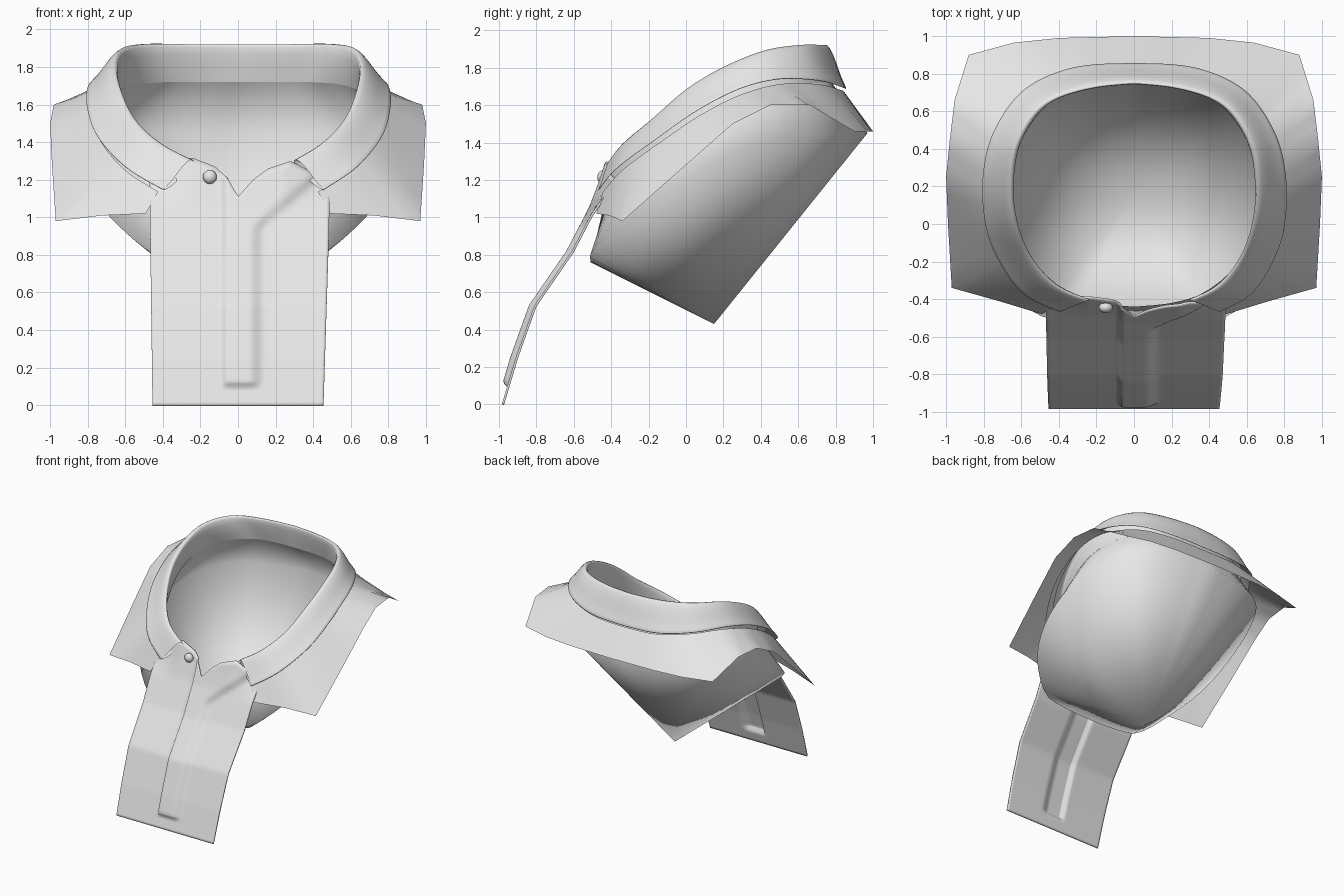
import bpy
from mathutils import Vector

cube = bpy.data.objects.get("Cube")
if cube:
    bpy.data.objects.remove(cube, do_unlink=True)

cloth = bpy.data.materials.new("light_grey_cloth")
cloth.use_nodes = True
cloth.diffuse_color = (0.8, 0.8, 0.8, 1)
cloth.node_tree.nodes["Principled BSDF"].inputs["Base Color"].default_value = (0.8, 0.8, 0.8, 1)


def make(name, verts, faces):
    mesh = bpy.data.meshes.new(name)
    mesh.from_pydata([tuple(v) for v in verts], [], faces)
    mesh.validate()
    mesh.materials.append(cloth)
    mesh.shade_smooth()
    obj = bpy.data.objects.new(name, mesh)
    bpy.context.collection.objects.link(obj)
    return obj


def grid_faces(rows, cols, cyclic=False):
    wrap = cols if cyclic else cols - 1
    return [(r * cols + c, r * cols + (c + 1) % cols,
             (r + 1) * cols + (c + 1) % cols, (r + 1) * cols + c)
            for r in range(rows - 1) for c in range(wrap)]


def pick(points, t, curved=True):
    """Point at fraction t along a half outline, front to back."""
    s = max(0, min(t, 1)) * (len(points) - 1)
    i = min(int(s), len(points) - 2)
    f = s - i
    b, c = Vector(points[i]), Vector(points[i + 1])
    if not curved:
        return b.lerp(c, f)
    a = Vector(points[max(i - 1, 0)])
    d = Vector(points[min(i + 2, len(points) - 1)])
    return b + (c - a) * f / 2 + (a - b * 2.5 + c * 2 - d / 2) * f * f \
        + (b - c + (d - a) / 3) * 1.5 * f * f * f


def both_sides(half, steps):
    """Run a half outline from the left front, round the back, to the right front."""
    left = [half(i / steps) for i in range(steps + 1)]
    return left + [Vector((-p.x, p.y, p.z)) for p in reversed(left[:-1])]


def mix(values, x):
    for (x0, v0), (x1, v1) in zip(values, values[1:]):
        if x <= x1:
            return v0 + (v1 - v0) * (x - x0) / (x1 - x0)
    return values[-1][1]


def ramp(x):
    x = max(0, min(x, 1))
    return x * x * (3 - 2 * x)


# Half outlines, front to back
rim = [(.26, -.4, 1.31), (.42, -.33, 1.4), (.55, -.18, 1.53), (.62, 0, 1.69), (.64, .2, 1.81),
       (.61, .42, 1.9), (.48, .62, 1.93), (.25, .71, 1.93), (0, .74, 1.93)]
fall = [(.43, -.47, 1.14), (.62, -.37, 1.26), (.76, -.15, 1.42), (.81, .05, 1.56), (.81, .28, 1.68),
        (.75, .5, 1.735), (.59, .72, 1.725), (.32, .84, 1.69), (0, .86, 1.68)]
neck = [(0, -.44, 1.06), (.2, -.42, 1.1), (.38, -.36, 1.18), (.56, -.2, 1.32), (.66, .05, 1.5),
        (.67, .3, 1.63), (.58, .55, 1.7), (.38, .72, 1.72), (.2, .77, 1.72), (0, .78, 1.72)]
waist = [(0, -.51, .76), (.25, -.51, .77), (.47, -.5, .82), (.68, -.35, 1), (.8, -.1, 1.16),
         (.82, .2, 1.32), (.75, .5, 1.42), (.6, .75, 1.45), (.35, .9, 1.45), (0, .97, 1.45)]
hem = [(.49, -.48, 1.02), (.72, -.41, 1.01), (.97, -.34, .98), (.99, 0, 1.28), (1, .25, 1.5),
       (.98, .45, 1.6), (.955, .66, 1.6), (.88, .9, 1.46), (.64, .965, 1.46), (.4, .99, 1.46), (0, 1, 1.46)]
STEPS = 30


def collar_ring(kind):
    def half(t):
        top, low = pick(rim, t), pick(fall, t)
        out = Vector((low.x - top.x, low.y - top.y, 0)).normalized()
        up = Vector((0, 0, 1))
        base = pick(neck, .17 + .83 * t)
        return {"base": base,
                "inner": top.lerp(base, .2) - out * .005,
                "rim": top + out * .005,
                "roll": top.lerp(low, .14) + out * .012 + up * .02,
                "upper": top.lerp(low, .45) + out * .012 + up * .01,
                "lower": top.lerp(low, .75) + up * .002,
                "edge": low + out * .006,
                "under": low - out * .012 + up * .004,
                "back": top.lerp(low, .6) - out * .03 - up * .01}[kind]
    ring = both_sides(half, STEPS)
    # The front opening sits slightly to the left
    for i, p in enumerate(ring):
        front = abs(i - STEPS) / STEPS
        p.x += .03 * front ** 4
    return ring


# Folded collar
kinds = ["base", "inner", "rim", "roll", "upper", "lower", "edge", "under", "back"]
rings = [collar_ring(k) for k in kinds]
collar = make("collar", sum(rings, []), grid_faces(len(rings), len(rings[0])))
sub = collar.modifiers.new("soften", "SUBSURF")
sub.levels = sub.render_levels = 1

# Shoulder yoke reaching from under the collar to the cut hem
def yoke_ring(f):
    def half(t):
        inner = pick(neck, .24 + .76 * t).lerp(pick(fall, t), .8) - Vector((0, 0, .015))
        return inner.lerp(pick(hem, t, False), f)
    return both_sides(half, STEPS)


rings = [yoke_ring(f) for f in (0, .5, 1)]
make("shoulder_yoke", sum(rings, []), grid_faces(len(rings), len(rings[0])))

# Inner lining: a wall below the neck that narrows to a point
rings = [both_sides(lambda t: pick(o, t), STEPS)[:-1] for o in (neck, waist)]
count = len(rings[0])
verts = sum(rings, []) + [Vector((0, .15, .43))]
faces = grid_faces(2, count, True)
faces += [(count + i, count + (i + 1) % count, 2 * count) for i in range(count)]
make("inner_lining", verts, faces)

# Front panel with a raised placket and a notched neckline
depth = [(0, -.985), (.25, -.91), (.53, -.81), (.82, -.61), (1.05, -.49), (1.18, -.44), (1.35, -.385)]
neckline = [(-.45, 1.2), (-.25, 1.32), (-.12, 1.27), (-.05, 1.2), (0, 1.11),
            (.08, 1.2), (.16, 1.26), (.28, 1.3), (.47, 1.2)]
ROWS, COLS = 60, 60
verts = []
for r in range(ROWS):
    v = r / (ROWS - 1)
    for c in range(COLS):
        u = 2 * c / (COLS - 1) - 1
        x = u * (.455 + .025 * v) + .01 * v
        z = 1.1 * v + (mix(neckline, x) - 1.1) * max(0, v - .8) * 5
        right = .14 + 1.2 * max(0, z - .95)
        bulge = .03 * ramp((x + .085) / .02) * ramp((right - x) / .08) * ramp((z - .095) / .025)
        back = max(0, abs(x) - .25) * ramp((z - 1) * 5) * .2
        verts.append((x, mix(depth, z) - bulge + back, z))
panel = make("front_panel", verts, grid_faces(ROWS, COLS))
thick = panel.modifiers.new("cloth_thickness", "SOLIDIFY")
thick.thickness = .012
thick.offset = -1

# Collar button
bpy.ops.mesh.primitive_uv_sphere_add(segments=20, ring_count=10, radius=.037, location=(-.15, -.445, 1.215))
button = bpy.context.object
button.name = "collar_button"
button.scale = (1, .8, 1)
button.data.materials.append(cloth)
button.data.shade_smooth()
